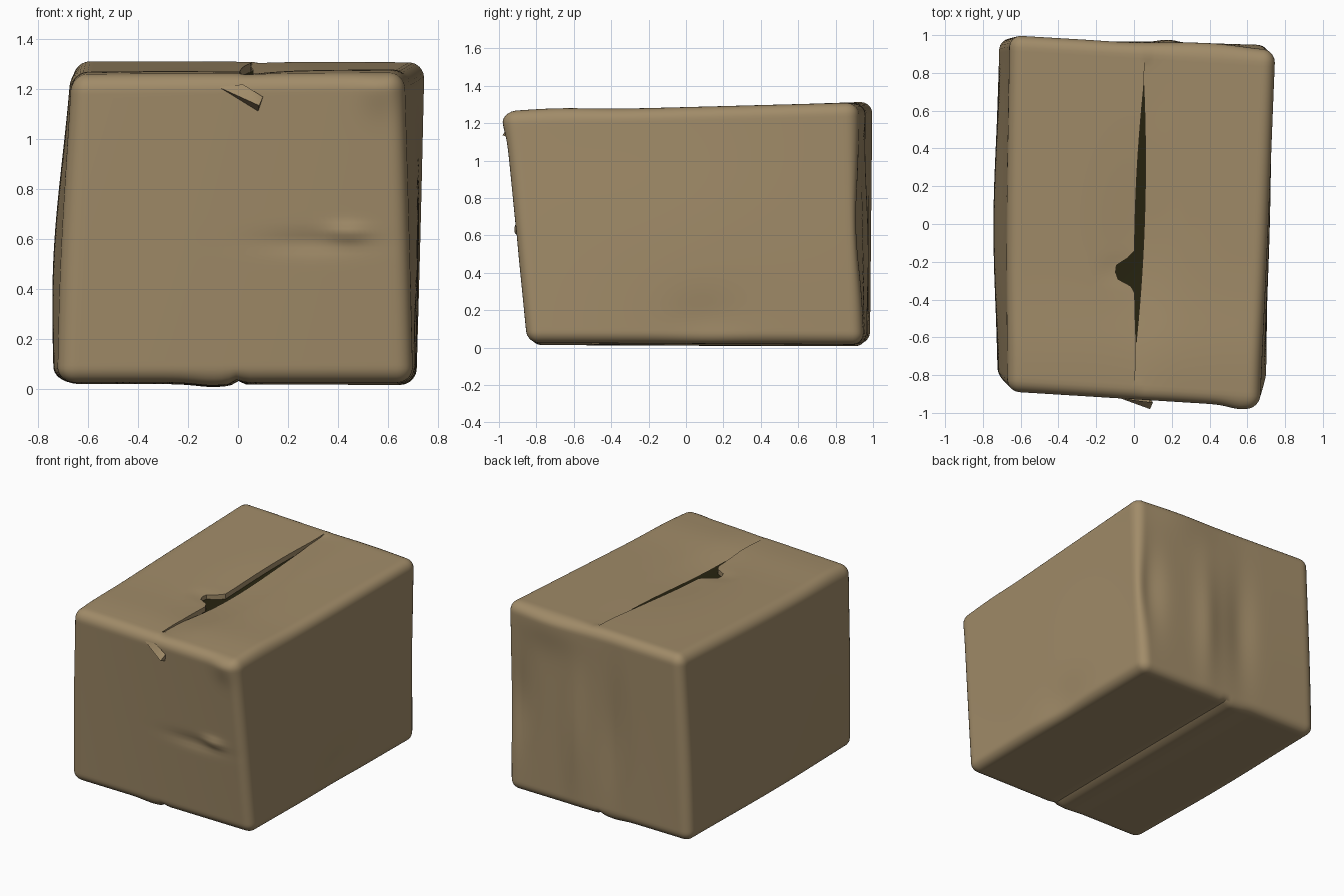
import bpy, bmesh, math
from mathutils import Vector

if "Cube" in bpy.data.objects:
    bpy.data.objects.remove(bpy.data.objects["Cube"])

HALF = Vector((0.71, 0.95, 0.64))
RADIUS = 0.065

def material(name, rgb):
    m = bpy.data.materials.new(name)
    m.diffuse_color = (*rgb, 1)
    m.use_nodes = True
    m.node_tree.nodes["Principled BSDF"].inputs["Base Color"].default_value = m.diffuse_color
    return m

CARD = material("cardboard_brown", (0.355, 0.26, 0.14))
DARK = material("dark_inside", (0.020, 0.017, 0.005))

# skewed box corners, keyed by (right?, back?, top?)
CORNERS = {
    (0, 0, 0): (-0.715, -0.825, 0.025), (1, 0, 0): (0.70, -0.85, 0.025),
    (0, 1, 0): (-0.71, 0.985, 0.02), (1, 1, 0): (0.715, 0.95, 0.015),
    (0, 0, 1): (-0.665, -0.89, 1.25), (1, 0, 1): (0.665, -0.975, 1.26),
    (0, 1, 1): (-0.655, 1.0, 1.315), (1, 1, 1): (0.75, 0.915, 1.31),
}

# dents and bumps: axis, side, centre a, centre b, width a, width b, outward push
DENTS = [
    (0, -1, 0.0, 0.5, 0.75, 0.6, 0.048),     # left wall bulge
    (0, 1, 0.0, 0.6, 0.6, 0.5, 0.012),       # right wall bulge
    (0, 1, 0.1, 0.15, 0.2, 0.14, -0.015),    # right wall crumple
    (1, -1, 0.3, 0.585, 0.2, 0.04, -0.012),  # front crease
    (1, -1, 0.44, 0.625, 0.08, 0.03, 0.022),
    (1, -1, 0.56, 1.22, 0.08, 0.1, 0.018),   # front corner ear
    (1, 1, 0.64, 0.65, 0.1, 0.3, -0.03),     # back wall folds
    (1, 1, 0.18, 0.55, 0.08, 0.4, 0.018),
    (1, 1, -0.1, 0.6, 0.1, 0.4, -0.02),
    (1, 1, 0.4, 1.25, 0.25, 0.15, 0.02),
    (2, 1, 0.0, -0.7, 2.0, 0.25, 0.013),     # lid ridge and sag
    (2, 1, 0.05, -0.15, 0.22, 0.45, -0.018),
    (2, -1, -0.1, 0.0, 0.09, 3.0, 0.012),    # base flap and seam
    (2, -1, 0.0, 0.0, 0.02, 3.0, -0.018),
]

def shape(co, inset):
    """Turn a point on the unit cube into a point on the worn box."""
    # crowd grid lines towards the edges, then round the edges
    p = Vector([h * (0.6 * t + 0.4 * math.sin(t * math.pi / 2)) for h, t in zip(HALF, co)])
    core = Vector([max(-h + RADIUS, min(h - RADIUS, c)) for h, c in zip(HALF, p)])
    d = (p - core).normalized()
    p = core + d * RADIUS
    n = Vector([c / h for c, h in zip(p, HALF)])
    out = Vector()
    for key, corner in CORNERS.items():
        w = 1
        for k, c in zip(key, n):
            w *= (1 + c) / 2 if k else (1 - c) / 2
        out += Vector(corner) * w
    base = out.copy()
    for axis, side, a, b, wa, wb, push in DENTS:
        face = max(0, d[axis] * side)
        u, v = [base[i] for i in range(3) if i != axis]
        g = math.exp(-((u - a) / wa) ** 2 - ((v - b) / wb) ** 2)
        out[axis] += side * push * g * face
    return out - d * inset

def gap(y):
    """Left and right lips of the lid slit at depth y."""
    mid = 0.03 + 0.03 * y
    opening = 0.025 * max(0, 1 - abs((y - 0.05) / 0.68) ** 2)
    tear = 0.10 * math.exp(-((y + 0.25) / 0.07) ** 4)
    return mid - opening - tear, mid + opening

def box(name, mat, inset, slit):
    bm = bmesh.new()
    bmesh.ops.create_cube(bm, size=2)
    bmesh.ops.subdivide_edges(bm, edges=bm.edges[:], cuts=59, use_grid_fill=True)
    if slit:
        # cut the lid down its middle into two flaps
        seam = [e for e in bm.edges if all(abs(v.co.x) < 1e-4 and v.co.z > 0.999
                                           and abs(v.co.y) < 0.88 for v in e.verts)]
        bmesh.ops.split_edges(bm, edges=seam)
    sides = {v: sum(f.calc_center_median().x for f in v.link_faces) for v in bm.verts}
    lid = {v for v in bm.verts if v.co.z > 0.999}
    for v in bm.verts:
        flat_x, flat_y = v.co.x, v.co.y
        v.co = shape(v.co, inset)
        if slit and v in lid:
            left, right = gap(v.co.y)
            s = sides[v]
            target = left if s < -1e-4 else right if s > 1e-4 else (left + right) / 2
            edge = max(0, 1 - abs(flat_x) / 0.3)
            end = max(0, 1 - abs(flat_y) ** 4)
            base_x = shape(Vector((0, flat_y, 1)), 0).x
            v.co.x += (target - base_x) * edge
            # right flap droops below the left one
            if s > 1e-4:
                v.co.z -= 0.018 * edge ** 2 * end
    if slit:
        # turned-down lip of the left flap
        lip = [e for e in bm.edges if e.is_boundary and all(sides[v] < -1e-4 for v in e.verts)]
        new = bmesh.ops.extrude_edge_only(bm, edges=lip)["geom"]
        for v in new:
            if isinstance(v, bmesh.types.BMVert):
                v.co.z -= 0.04
        bmesh.ops.recalc_face_normals(bm, faces=bm.faces[:])
    return finish(name, bm, mat)

def finish(name, bm, mat):
    me = bpy.data.meshes.new(name)
    bm.to_mesh(me)
    bm.free()
    me.materials.append(mat)
    ob = bpy.data.objects.new(name, me)
    bpy.context.collection.objects.link(ob)
    bpy.context.view_layer.objects.active = ob
    ob.select_set(True)
    bpy.ops.object.shade_smooth_by_angle(angle=math.radians(40))
    ob.select_set(False)
    return ob

# outer carton and the dark lining seen through the slit
box("carton", CARD, 0.0, True)
box("inner_lining", DARK, 0.035, False)

# torn tab under the front lid edge: small outline rising to a raised tip
bm = bmesh.new()
rim = [bm.verts.new(c) for c in ((-0.08, -0.92, 1.21), (0.08, -0.92, 1.11),
                                 (0.1, -0.945, 1.17), (0.02, -0.935, 1.22))]
tip = bm.verts.new((0.085, -0.98, 1.135))
for i in range(4):
    bm.faces.new((rim[i], rim[(i + 1) % 4], tip))
bmesh.ops.recalc_face_normals(bm, faces=bm.faces[:])
for f in bm.faces:
    if f.normal.y > 0:
        f.normal_flip()
finish("torn_tab", bm, CARD)
